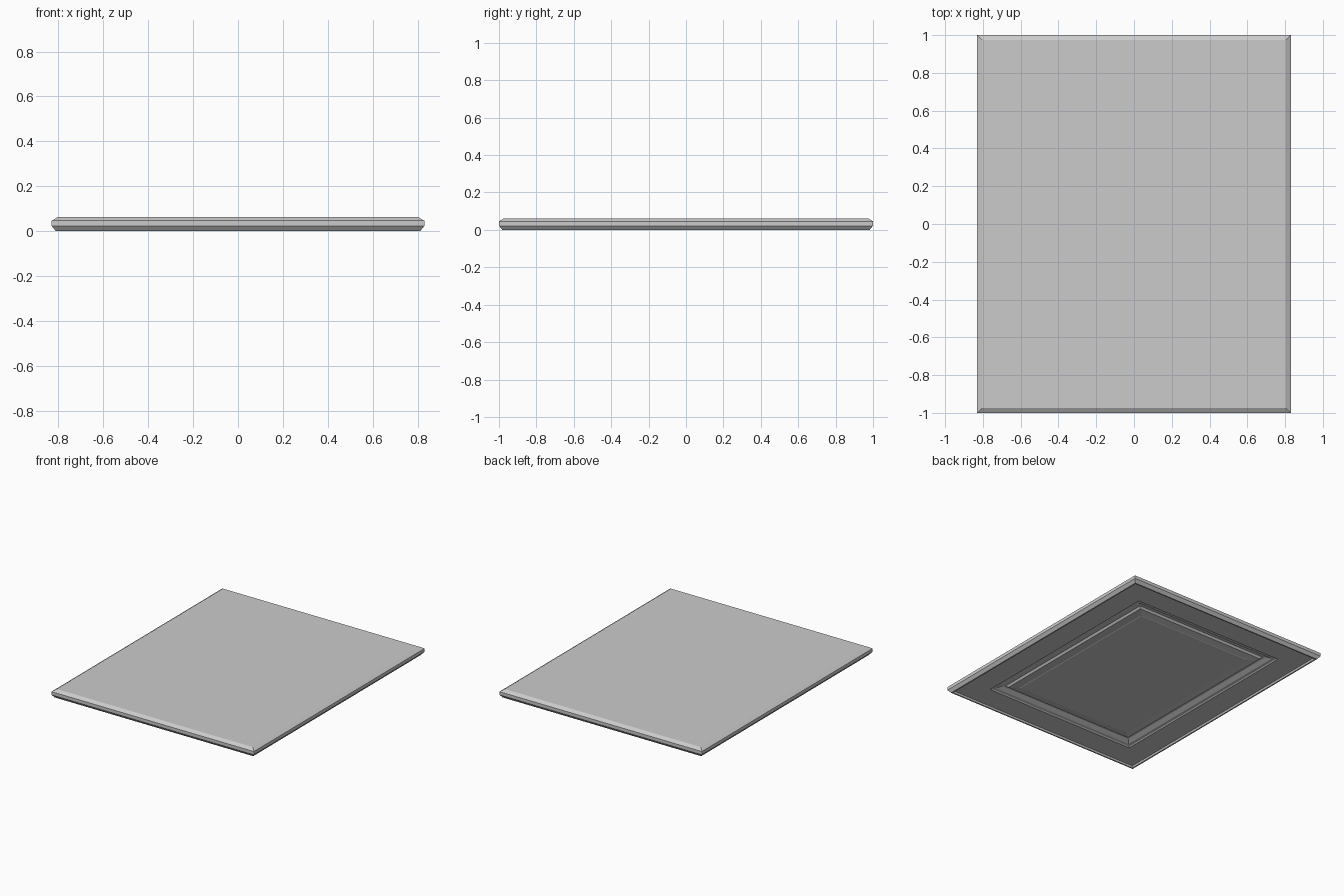
import bpy
import bmesh

if "Cube" in bpy.data.objects:
    bpy.data.objects.remove(bpy.data.objects["Cube"])

HALF_X, HALF_Y = 0.83, 1.0

# Cross-section as (inset from outer edge, height), from back face round to centre panel
PROFILE = [
    (0.026, 0.062), (0.0, 0.046), (0.0, 0.022), (0.018, 0.0),    # back bevel, edge, front bevel
    (0.028, 0.0), (0.034, 0.012),                                # thin raised rim
    (0.208, 0.012), (0.216, 0.018), (0.236, 0.020),              # flat frame and moulding step
    (0.266, 0.036), (0.284, 0.036),                              # groove
    (0.296, 0.022), (0.350, 0.014), (0.354, 0.012),              # raised panel bevel
]


def add_ring(bm, inset, z):
    x, y = HALF_X - inset, HALF_Y - inset
    return [bm.verts.new((sx * x, sy * y, z))
            for sx, sy in ((-1, -1), (1, -1), (1, 1), (-1, 1))]


# Mitred panel door: rectangular rings joined along the profile
bm = bmesh.new()
rings = [add_ring(bm, d, z) for d, z in PROFILE]
for a, b in zip(rings, rings[1:]):
    for i in range(4):
        j = (i + 1) % 4
        bm.faces.new((a[i], b[i], b[j], a[j]))

# Flat back and centre panel
bm.faces.new(rings[0])
bm.faces.new(rings[-1][::-1])
bmesh.ops.recalc_face_normals(bm, faces=bm.faces)

mesh = bpy.data.meshes.new("panel_door")
bm.to_mesh(mesh)
bm.free()
door = bpy.data.objects.new("panel_door", mesh)
bpy.context.collection.objects.link(door)
